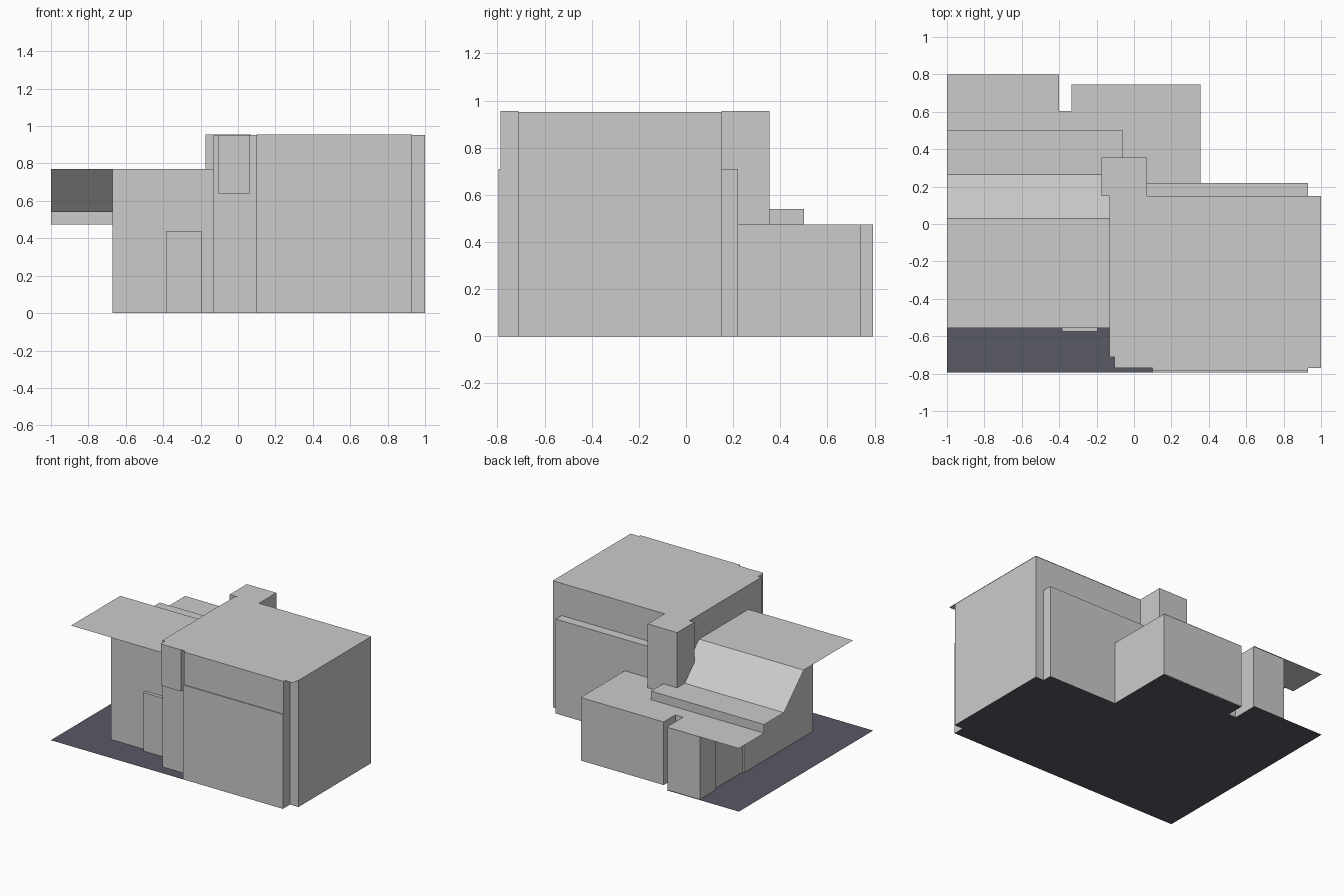
import bpy, bmesh
from mathutils import Vector

if "Cube" in bpy.data.objects:
    bpy.data.objects.remove(bpy.data.objects["Cube"])


def finish(name, bm):
    mesh = bpy.data.meshes.new(name)
    bm.to_mesh(mesh)
    bm.free()
    obj = bpy.data.objects.new(name, mesh)
    bpy.context.collection.objects.link(obj)
    return obj


def sheet(name, outline, z):
    """Thin flat polygon facing up (counter-clockwise outline)."""
    bm = bmesh.new()
    bm.faces.new([bm.verts.new((x, y, z)) for x, y in outline])
    return finish(name, bm)


def walls(name, outline, z0, z1, cap=True, floor=False):
    """Vertical walls around a counter-clockwise outline."""
    bm = bmesh.new()
    lo = [bm.verts.new((x, y, z0)) for x, y in outline]
    hi = [bm.verts.new((x, y, z1)) for x, y in outline]
    for i in range(len(lo)):
        j = (i + 1) % len(lo)
        bm.faces.new((lo[i], lo[j], hi[j], hi[i]))
    if cap:
        bm.faces.new(hi)
    if floor:
        bm.faces.new(lo[::-1])
    return finish(name, bm)


def rect(x0, x1, y0, y1):
    return [(x0, y0), (x1, y0), (x1, y1), (x0, y1)]


def gable(name, profile, x0, x1):
    """Walls under a roof profile of (y, z) points, open top and bottom."""
    bm = bmesh.new()
    pts = [(profile[0][0], 0)] + profile + [(profile[-1][0], 0)]
    a = [bm.verts.new((x0, y, z)) for y, z in pts]
    b = [bm.verts.new((x1, y, z)) for y, z in pts]
    bm.faces.new(a)
    bm.faces.new(b[::-1])
    for i in (0, len(pts) - 2):
        bm.faces.new((a[i], b[i], b[i + 1], a[i + 1]))
    bmesh.ops.recalc_face_normals(bm, faces=bm.faces)
    return finish(name, bm)


TOP, LOW = 0.955, 0.475

# Ground slab, following the building outline at the back right
ground = sheet("ground", [(-1, -.795), (.93, -.795), (.93, -.71), (1, -.71), (1, .15),
                          (.93, .15), (.93, .22), (.355, .22), (.355, .74), (-.335, .74),
                          (-.335, .605), (-.4, .605), (-.4, .8), (-1, .8)], 0)
mat = bpy.data.materials.new("dark_ground")
mat.diffuse_color = (.1, .1, .13, 1)
mat.use_nodes = True
mat.node_tree.nodes["Principled BSDF"].inputs["Base Color"].default_value = mat.diffuse_color
ground.data.materials.append(mat)

# Tall main block with its overhanging flat roof
walls("main_block", rect(-.13, 1, -.71, .15), 0, TOP - .003)
sheet("main_roof", rect(-.105, 1, -.77, .15), TOP)

# Front bay: lower panel slightly proud of the upper one
walls("front_bay_lower", rect(.1, .93, -.795, -.71), 0, .71)
walls("front_bay_upper", rect(.1, .93, -.787, -.71), .71, TOP)
walls("front_window_box", rect(-.105, .065, -.767, -.71), .64, TOP - .002, floor=True)
walls("back_bay", rect(-.1, .93, .15, .22), 0, .71)

# Chimney block behind the main roof
walls("chimney", rect(-.175, .07, .15, .355), 0, TOP)

# Left wing: cranked roof sheet over walls that follow its profile
roof = [(-.555, .77), (.03, .77), (.265, .54), (.5, .54), (.5, LOW)]
bm = bmesh.new()
prev = None
for i, (y, z) in enumerate(roof):
    right = -.06 if i >= 2 else -.105
    pair = (bm.verts.new((-1, y, z)), bm.verts.new((right, y, z)))
    if prev:
        bm.faces.new((prev[0], prev[1], pair[1], pair[0]))
    prev = pair
finish("wing_roof", bm)

gable("wing_walls_front", [(-.55, .77), (.03, .77), (.265, .54)], -.67, -.13)
gable("wing_walls_back", [(.265, .54), (.5, .54)], -.655, -.13)
walls("front_door", rect(-.385, -.195, -.575, -.55), 0, .44)

# Low rear part: flat roof sheet, porch room and rear room
sheet("rear_low_roof", [(-1, .5), (-.06, .5), (-.06, .22), (.355, .22), (.355, .745),
                        (-.335, .745), (-.335, .605), (-.4, .605), (-.4, .8), (-1, .8)], LOW)
walls("porch_room", rect(-.67, -.4, .6, .793), 0, LOW, cap=False)
walls("porch_link", rect(-.655, -.335, .5, .603), 0, LOW, cap=False)
walls("rear_room", rect(-.335, .355, .22, .743), 0, LOW, cap=False)
